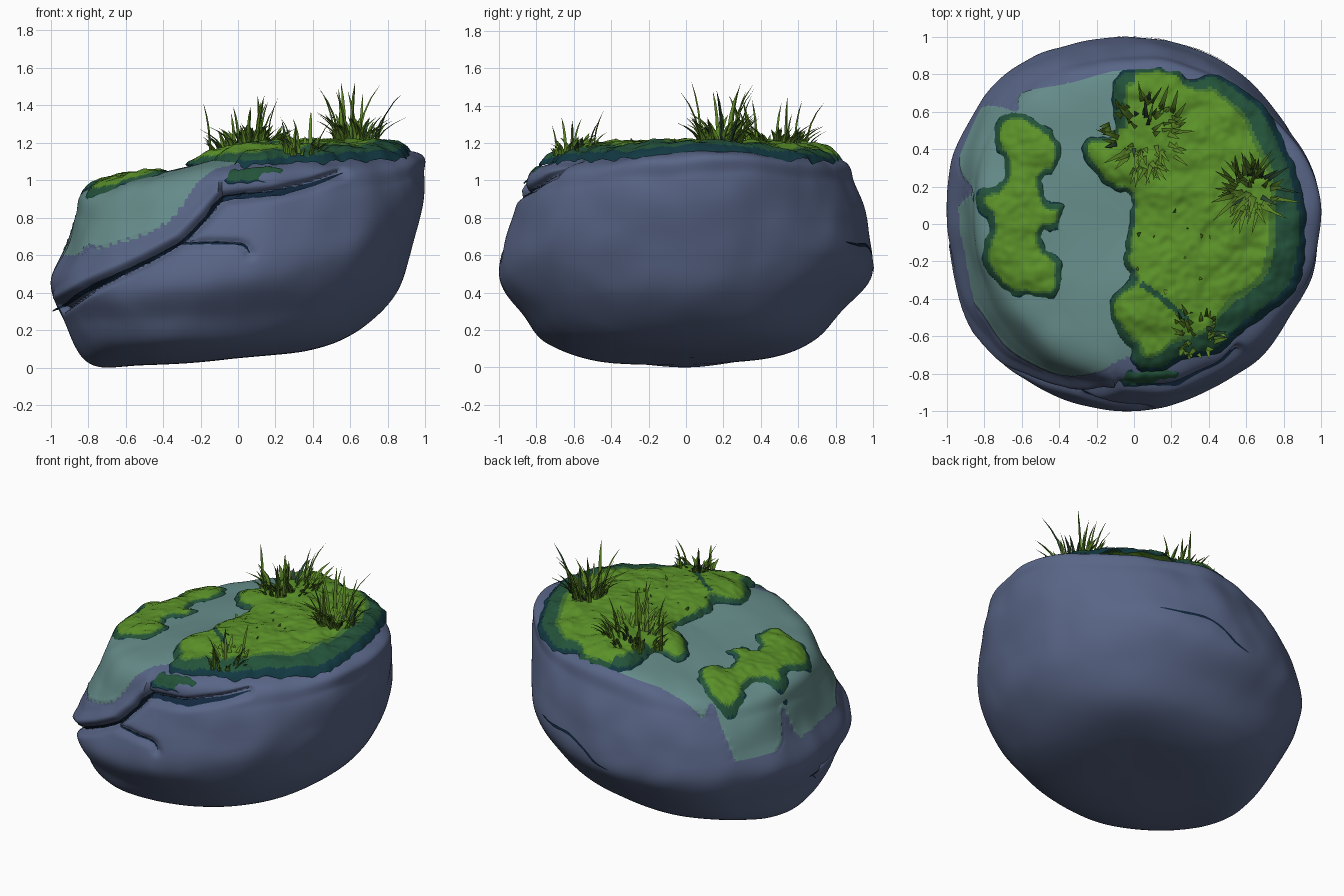
import bpy, math, random
from mathutils import Vector, noise
from mathutils.bvhtree import BVHTree

if "Cube" in bpy.data.objects:
    bpy.data.objects.remove(bpy.data.objects["Cube"])

random.seed(4)

def mat(name, r, g, b):
    m = bpy.data.materials.new(name)
    m.diffuse_color = (r, g, b, 1)
    m.use_nodes = True
    m.node_tree.nodes["Principled BSDF"].inputs["Base Color"].default_value = m.diffuse_color
    return m

ROCK = mat("slate rock", 0.098, 0.130, 0.240)
LICHEN = mat("pale teal lichen", 0.135, 0.270, 0.260)
CRACK = mat("dark crack", 0.006, 0.020, 0.048)
BRIGHT = mat("bright moss", 0.105, 0.285, 0.022)
MID = mat("mid moss", 0.055, 0.175, 0.030)
DARK = mat("dark moss", 0.017, 0.085, 0.042)
RIM = mat("moss rim", 0.006, 0.040, 0.055)
BLADE = mat("grass blade", 0.105, 0.235, 0.020)
SHADE = mat("shaded grass blade", 0.025, 0.065, 0.030)

def make(name, verts, faces, mats, idx, angle=40):
    me = bpy.data.meshes.new(name)
    me.from_pydata(verts, [], faces)
    for m in mats:
        me.materials.append(m)
    for p, i in zip(me.polygons, idx):
        p.material_index = i
        p.use_smooth = True
    me.set_sharp_from_angle(angle=math.radians(angle))
    ob = bpy.data.objects.new(name, me)
    bpy.context.collection.objects.link(ob)
    return ob

def spline(p, t, closed=False):
    """Catmull-Rom through tuples p at index t."""
    n, i = len(p), math.floor(t)
    f = t - i
    k = [(i + o) % n if closed else min(max(i + o, 0), n - 1) for o in (-1, 0, 1, 2)]
    a, b, c, d = (Vector(p[j]) for j in k)
    return b + 0.5 * f * (c - a + f * (2*a - 5*b + 4*c - d + f * (3*(b - c) + d - a)))

def nearest(p, line, closed):
    """Distance and closest point from 2D p to a polyline."""
    best, at = 9, None
    for i in range(len(line) if closed else len(line) - 1):
        (ax, ay), b = line[i], line[(i + 1) % len(line)]
        ex, ey = b[0] - ax, b[1] - ay
        t = ((p[0]-ax)*ex + (p[1]-ay)*ey) / (ex*ex + ey*ey + 1e-12)
        t = min(max(t, 0), 1)
        d = math.hypot(p[0] - ax - t*ex, p[1] - ay - t*ey)
        if d < best:
            best, at = d, (ax + t*ex, ay + t*ey)
    return best, at

def inside(p, poly):
    r = False
    for i, (x1, y1) in enumerate(poly):
        x0, y0 = poly[i - 1]
        if (y0 > p[1]) != (y1 > p[1]) and p[0] < (x1-x0)*(p[1]-y0)/(y1-y0) + x0:
            r = not r
    return r

def smooth_loop(pts, k=4, jag=0):
    return [tuple(spline(pts, i / k, True) + Vector((random.uniform(-jag, jag), random.uniform(-jag, jag))))
            for i in range(len(pts) * k)]

# Boulder: (radius, height) profiles every 45 degrees, right side first
PROFILES = [
    [(.38, .10), (.64, .20), (.84, .39), (.93, .60), (.99, .86), (.995, 1.03), (.94, 1.14), (.45, 1.16)],
    [(.40, .10), (.68, .19), (.86, .40), (.97, .62), (.97, .84), (.93, 1.01), (.86, 1.12), (.45, 1.16)],
    [(.40, .07), (.65, .15), (.82, .31), (.99, .50), (.975, .75), (.91, .98), (.83, 1.11), (.45, 1.14)],
    [(.50, .045), (.80, .13), (.97, .32), (1.05, .50), (1.0, .68), (.93, .86), (.82, .98), (.45, 1.07)],
    [(.50, .022), (.79, .03), (.93, .26), (1.0, .46), (.92, .66), (.87, .82), (.80, .96), (.42, 1.04)],
    [(.55, .03), (.85, .12), (.96, .28), (1.02, .42), (.98, .58), (.89, .77), (.77, .97), (.45, 1.06)],
    [(.45, .065), (.73, .14), (.87, .29), (1.0, .47), (.97, .68), (.90, .88), (.82, 1.05), (.45, 1.14)],
    [(.40, .09), (.68, .18), (.87, .38), (.97, .61), (.98, .78), (.94, .96), (.85, 1.09), (.45, 1.16)]]
PROFILES = [[(0, .062)] + p + [(0, 1.13)] for p in PROFILES]
MAIN = [(-.985, .30), (-.92, .34), (-.8, .42), (-.5, .56), (-.3, .67), (-.17, .8),
        (-.08, .90), (.2, .93), (.4, .975), (.56, 1.035)]
BRANCH = [(-.32, .655), (-.18, .665), (0, .66), (.04, .645), (.065, .61)]
BACK = [(.5, .67), (.38, .655), (.22, .65), (.1, .6), (0, .53), (-.1, .5)]
TEAL = smooth_loop([(-.92, -.33), (-.81, -.48), (-.69, -.65), (-.54, -.75), (-.38, -.81), (-.22, -.80),
                    (-.1, -.74), (.1, -.6), (.15, 0), (.1, .7), (-.05, .82), (-.35, .75), (-.6, .70),
                    (-.62, .60), (-.74, .63), (-.9, .58), (-.93, .3), (-.86, .18), (-.94, .08), (-.95, -.15)])
NA, NR = 320, 136
verts = []
for i in range(1, NR):
    row = [spline(p, 9 * i / NR) for p in PROFILES]
    for a in range(NA):
        r, z = spline(row, 8 * a / NA, True)
        th = 2 * math.pi * a / NA
        v = Vector((r * math.cos(th), r * math.sin(th), z))
        n = noise.noise(v * 2.2) * .020 + noise.noise(v * 5) * .012
        verts.append(v * (1 + n * min(1, r)))
lo = [min(v[k] for v in verts) for k in range(3)]
hi = [max(v[k] for v in verts) for k in range(3)]
for n, v in enumerate(verts):
    for k in (0, 1):
        v[k] = (v[k] - lo[k]) / (hi[k] - lo[k]) * 2 - 1
    v.z -= lo[2]
    if v.z > .6 and n > NA * NR * .4 and v.x < .1:     # settle the mesh onto the lichen outline
        dt, at = nearest(v, TEAL, True)
        if dt < .008:
            v.x, v.y = at
    if v.y < -.1 and .2 < v.z < 1.1:
        dm, at = nearest((v.x, v.z), MAIN, False)
        db, _ = nearest((v.x, v.z), BRANCH, False)
        push = max(.06 * math.exp(-(dm / .025) ** 2), .03 * math.exp(-(db / .025) ** 2))
        if v.z > at[1] and v.x > -.1:      # stepped-back shelf above the crack
            push += .035 * max(0, min(1, (.6 - v.x) * 5)) * max(0, 1 - dm / .2) * min(1, dm / .02)
        elif v.z > at[1]:                  # overhanging lip of the left slab
            push -= .02 * max(0, 1 - abs(dm - .05) / .05)
        s = 1 - push / max(.3, math.hypot(v.x, v.y))
        v.x *= s
        v.y *= s
faces, idx = [], []
for i in range(NR - 2):
    for a in range(NA):
        b = (a + 1) % NA
        f = (i*NA + a, i*NA + b, (i+1)*NA + b, (i+1)*NA + a)
        c = sum((verts[k] for k in f), Vector()) / 4
        faces.append(f)
        idx.append(1 if c.z > .6 and i > NR * .4 and inside(c, TEAL) else 0)
faces += [tuple(range(NA))[::-1], tuple(range((NR-2)*NA, (NR-1)*NA))]
idx += [0, 1]
make("boulder", verts, faces, [ROCK, LICHEN], idx, 50)
tree = BVHTree.FromPolygons(verts, faces)

# Cracks: thin dark ribbons lying in the grooves, projected along y
def crack(name, line, half, way):
    vs, fs, n, rows = [], [], (len(line) - 1) * 12, 7
    for i in range(n + 1):
        t = i / 12
        c = spline(line, t)
        e = spline(line, min(t + .05, len(line) - 1)) - spline(line, max(t - .05, 0))
        side = Vector((-e.y, e.x)).normalized()
        w = half(c.x) * (1 + .4 * noise.noise(Vector((c.x * 14, c.y * 9, 3)))) * min(1, .15 + 4 * min(i, n - i) / n)
        for k in range(rows):
            q = c + side * w * (2 * k / (rows - 1) - 1)
            hit, nor, _, _ = tree.ray_cast(Vector((q.x, -2 * way, q.y)), Vector((0, way, 0)))
            if hit is None:
                hit, nor = Vector((q.x, 0, q.y)), Vector((-1, 0, 0))
            vs.append(hit + nor * .006)
    for i in range(n):
        for k in range(rows - 1):
            a = i * rows + k
            f = (a, a + rows, a + rows + 1, a + 1)
            if max((vs[f[0]] - vs[j]).length for j in f) < .15:
                fs.append(f if way * (line[-1][0] - line[0][0]) > 0 else f[::-1])
    make(name, vs, fs, [CRACK], [0] * len(fs))

crack("main_crack", MAIN, lambda x: .019 if x > -.1 else .014, 1)
crack("branch_crack", BRANCH, lambda x: .011, 1)
crack("back_crack", BACK, lambda x: .009, -1)

def ground(x, y, floor=0):
    hit = tree.ray_cast(Vector((x, y, 3)), Vector((0, 0, -1)))[0]
    return max(floor, hit.z if hit else 1.0)

# Moss cushions: a fine grid trimmed to an outline and draped on the boulder
def moss(name, outline, thick, band, floor, step=.0125, crease=((9, 9), (9, 8))):
    loop = smooth_loop(outline, 5, .006)
    xs, ys = [p[0] for p in loop], [p[1] for p in loop]
    nx, ny = int((max(xs)-min(xs))/step) + 3, int((max(ys)-min(ys))/step) + 3
    grid = {}
    for i in range(nx):
        for j in range(ny):
            p = (min(xs) + (i-1)*step, min(ys) + (j-1)*step)
            d, at = nearest(p, loop, True)
            grid[i, j] = (p, d) if inside(p, loop) else (at, 0)
    ids, vs, fs, ix = {}, [], [], []
    for i in range(nx - 1):
        for j in range(ny - 1):
            ks = [(i, j), (i+1, j), (i+1, j+1), (i, j+1)]
            if sum(grid[k][1] > 0 for k in ks) < 1:
                continue
            for k in ks:
                if k not in ids:
                    (x, y), d = grid[k]
                    h = thick * (1 - math.exp(-d / .04)) * (1 + .3 * noise.noise(Vector((x*9, y*9, 1)))) - .01
                    h += .008 * noise.noise(Vector((x*25, y*25, 4))) * min(1, d / .03)
                    h += .03 * noise.noise(Vector((x*14, y*14, 7))) * max(0, 1 - d / .04)
                    ids[k] = len(vs)
                    vs.append((x, y, max(ground(x, y, floor(x)) + h, ground(x, y) - .006)))
            fs.append([ids[k] for k in ks])
            d = sum(grid[k][1] for k in ks) / 4
            x, y = grid[i, j][0]
            w = band(x, y) * (1 + .2 * noise.noise(Vector((x*5, y*5, 2))))
            m = 0 if d > w * 1.25 else 1 if d > w else 2 if d > .25 * w else 3
            ix.append(2 if m == 0 and nearest((x, y), crease, False)[0] < .016 else m)
    make(name, vs, fs, [BRIGHT, MID, DARK, RIM], ix, 60)

moss("large_moss", [
    (-.1, .8), (.08, .84), (.22, .83), (.3, .77), (.42, .8), (.55, .74), (.7, .62), (.8, .45), (.88, .25),
    (.92, .05), (.91, -.2), (.86, -.35), (.72, -.48), (.57, -.58), (.46, -.69), (.28, -.72), (.15, -.78),
    (.02, -.78), (-.03, -.68), (-.11, -.56), (-.13, -.42), (-.07, -.33), (-.03, -.28), (-.06, -.18),
    (-.03, 0), (-.03, .15), (-.15, .2), (-.27, .35), (-.25, .46), (-.12, .48), (-.12, .62)],
    .07, lambda x, y: .026 + .2 * max(0, .9*x - .25*y) + .04 * (x < 0 and y > .5),
    lambda x: 1.09 + .04 * min(1, max(-2, x)), crease=((.04, -.33), (.14, -.4), (.27, -.51)))
moss("left_moss", [
    (-.72, .58), (-.6, .6), (-.5, .55), (-.43, .5), (-.38, .4), (-.41, .28), (-.48, .24), (-.46, .13),
    (-.37, .1), (-.39, -.02), (-.48, -.05), (-.47, -.11), (-.39, -.2), (-.4, -.38), (-.55, -.4), (-.7, -.36),
    (-.82, -.22), (-.81, -.1), (-.78, .0), (-.87, .12), (-.82, .2), (-.73, .22), (-.69, .31),
    (-.76, .45)], .045, lambda x, y: .034 + .1 * max(0, -.65 - x), lambda x: 0)
moss("ledge_moss", [(-.07, -.8), (.05, -.76), (.22, -.77), (.25, -.82), (.1, -.855), (-.05, -.865)],
     .03, lambda x, y: .05, lambda x: 1.0, .01)

# Grass: bent three-sided blades gathered in tufts
def tuft(name, cx, cy, spread, count, tall, short, every=8):
    vs, fs, ix = [], [], []
    for n in range(count):
        th, rr = random.uniform(0, 6.283), spread * math.sqrt(random.random())
        x, y = cx + rr*math.cos(th), cy + rr*math.sin(th)
        long = n % every == 0
        length = tall * random.uniform(.7, 1.05) if long else short * random.uniform(.5, 1.3)
        th += random.uniform(-.7, .7)
        lean = random.uniform(.1, .5) if long else random.uniform(.3, 1.1)
        wide = random.uniform(.009, .013) if long else random.uniform(.011, .018)
        base = Vector((x, y, ground(x, y) + .035))
        out, side = Vector((math.cos(th), math.sin(th), 0)), Vector((-math.sin(th), math.cos(th), 0))
        o = len(vs)
        for s in range(4):
            t = s / 4
            c = base + out * length * lean * t * t + Vector((0, 0, length * t * (1 - .1*t)))
            w = wide * (1 - .5 * t * t - .2 * t)
            vs += [c + side * w, c - side * w, c + out * w * .7]
        vs.append(base + out * length * lean + Vector((0, 0, length * .9)))
        for s in range(3):
            for k in range(3):
                a, b = o + s*3 + k, o + s*3 + (k+1) % 3
                fs.append((b, a, a + 3, b + 3))
        fs += [(o + 9 + (k+1) % 3, o + 9 + k, o + 12) for k in range(3)]
        ix += [int(random.random() < .14)] * 12
    make(name, vs, fs, [BLADE, SHADE], ix, 25)

tuft("back_grass_tuft", .05, .48, .20, 95, .30, .11)
tuft("right_grass_tuft", .63, .18, .12, 75, .36, .15)
tuft("front_grass_tuft", .33, -.6, .13, 42, .24, .08)
tuft("scattered_grass", .22, -.15, .22, 14, .05, .04)
